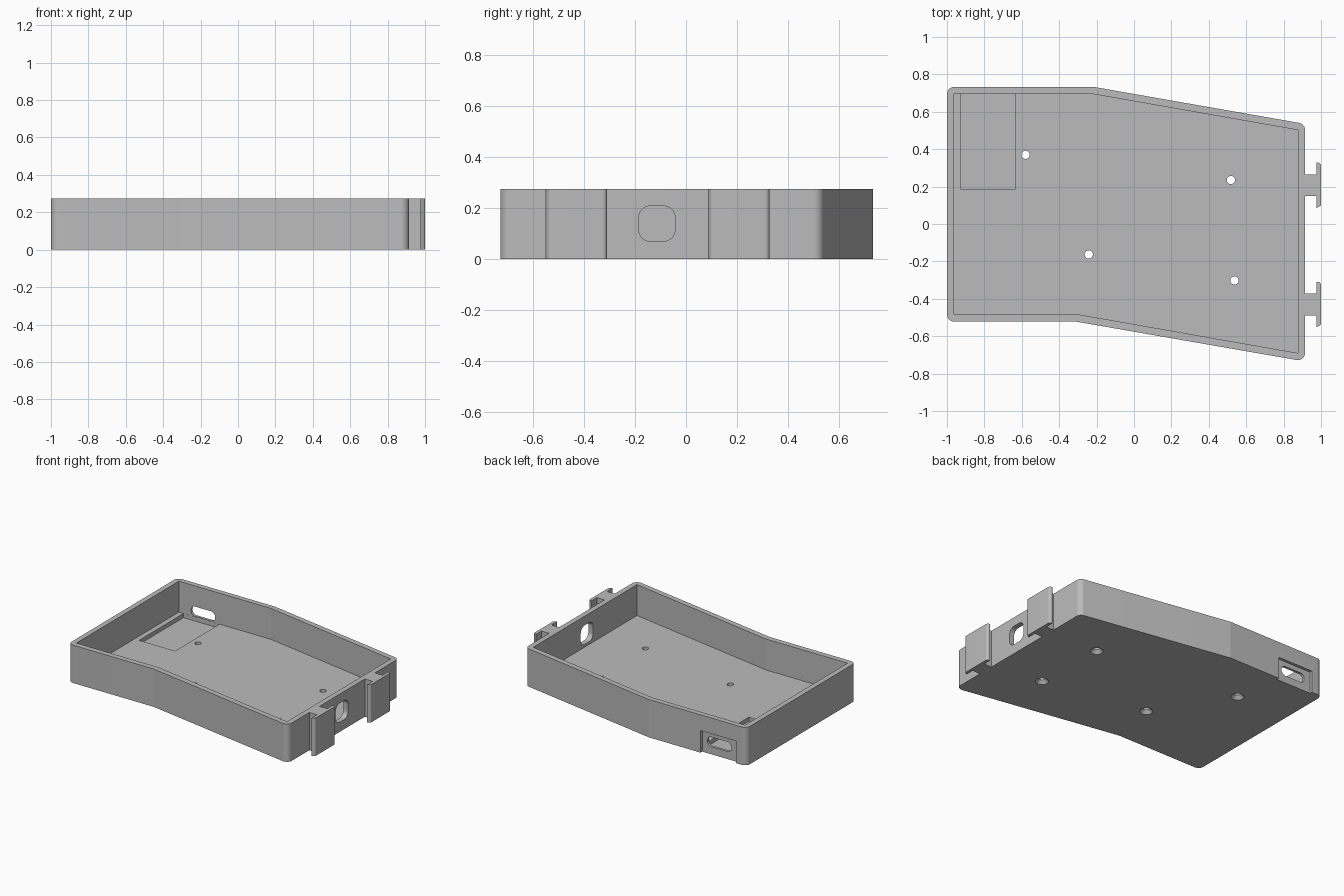
import bpy, bmesh, math
from mathutils import Vector, Matrix

if "Cube" in bpy.data.objects:
    bpy.data.objects.remove(bpy.data.objects["Cube"], do_unlink=True)

grey = bpy.data.materials.new("plain grey")
grey.use_nodes = True
grey.diffuse_color = (0.5, 0.5, 0.5, 1)
grey.node_tree.nodes["Principled BSDF"].inputs["Base Color"].default_value = (0.5, 0.5, 0.5, 1)

HEIGHT, FLOOR, SEG = 0.275, 0.05, 12
UP = Matrix.Identity(4)
ALONG_X = Matrix(((0, 0, 1, 0), (1, 0, 0, 0), (0, 1, 0, 0), (0, 0, 0, 1)))
ALONG_Y = Matrix(((1, 0, 0, 0), (0, 0, 1, 0), (0, 1, 0, 0), (0, 0, 0, 1)))


def rounded(points, radii):
    """Outline whose corners are replaced by arcs of the given radii."""
    out = []
    for i, p in enumerate(points):
        p, r = Vector(p), radii[i]
        if r == 0:
            out.append(p)
            continue
        a = (Vector(points[i - 1]) - p).normalized()
        b = (Vector(points[(i + 1) % len(points)]) - p).normalized()
        half = a.angle(b) / 2
        centre = p + (a + b).normalized() * r / math.sin(half)
        start = p + a * r / math.tan(half) - centre
        end = p + b * r / math.tan(half) - centre
        sweep = math.atan2(start.cross(end), start.dot(end))
        for k in range(SEG + 1):
            t = sweep * k / SEG
            c, s = math.cos(t), math.sin(t)
            out.append(centre + Vector((c * start.x - s * start.y, s * start.x + c * start.y)))
    return out


def rect(u0, u1, v0, v1, r=0):
    return rounded([(u0, v0), (u1, v0), (u1, v1), (u0, v1)], [r] * 4)


def finish(name, bm):
    bmesh.ops.recalc_face_normals(bm, faces=bm.faces)
    mesh = bpy.data.meshes.new(name)
    bm.to_mesh(mesh)
    bm.free()
    mesh.materials.append(grey)
    obj = bpy.data.objects.new(name, mesh)
    bpy.context.collection.objects.link(obj)
    return obj


def prism(name, outline, low, high, axes=UP):
    """Extrude an outline from low to high along the third axis."""
    bm = bmesh.new()
    face = bm.faces.new([bm.verts.new((p.x, p.y, low)) for p in outline])
    top = bmesh.ops.extrude_face_region(bm, geom=[face])["geom"]
    for v in top:
        if isinstance(v, bmesh.types.BMVert):
            v.co.z = high
    bmesh.ops.transform(bm, matrix=axes, verts=bm.verts)
    return finish(name, bm)


def cone(name, x, y, r_low, r_high, low, high):
    bm = bmesh.new()
    bmesh.ops.create_cone(bm, cap_ends=True, segments=48, radius1=r_low, radius2=r_high,
                          depth=high - low, matrix=Matrix.Translation((x, y, (low + high) / 2)))
    return finish(name, bm)


def activate(obj):
    bpy.ops.object.select_all(action='DESELECT')
    obj.select_set(True)
    bpy.context.view_layer.objects.active = obj


def cut(obj, cutter):
    cutter.hide_render = True
    activate(obj)
    mod = obj.modifiers.new("cut", 'BOOLEAN')
    mod.operation, mod.solver, mod.object = 'DIFFERENCE', 'EXACT', cutter
    bpy.ops.object.modifier_apply(modifier=mod.name)
    bpy.data.objects.remove(cutter, do_unlink=True)


def smooth(obj):
    activate(obj)
    bpy.ops.object.shade_smooth_by_angle(angle=math.radians(8.5))


# Tray body and its cavity
outer = [(-1, -0.522), (-0.31, -0.522), (0.915, -0.735), (0.915, 0.535), (-0.215, 0.733), (-1, 0.733)]
inner = [(-0.962, -0.482), (-0.305, -0.482), (0.877, -0.69), (0.877, 0.502), (-0.22, 0.695), (-0.962, 0.695)]
tray = prism("tray", rounded(outer, [0.04, 0, 0.04, 0.04, 0, 0.04]), 0, HEIGHT)
cut(tray, prism("cavity", [Vector(p) for p in inner], FLOOR, 0.4))

# Sunken pocket in the floor
cut(tray, prism("floor_pocket", rect(-0.925, -0.635, 0.185, 0.6945), 0.02, FLOOR + 0.02))

# Back port: shallow outer recess and rounded slot
cut(tray, prism("port_recess", rect(-0.915, -0.63, -0.05, 0.16), 0.713, 0.8, ALONG_Y))
cut(tray, prism("port_slot", rect(-0.865, -0.67, 0.055, 0.125, 0.034), 0.66, 0.8, ALONG_Y))

# Window in the right wall
cut(tray, prism("side_window", rect(-0.185, -0.043, 0.07, 0.208, 0.045), 0.8, 1.0, ALONG_X))

# Countersunk screw holes
for x, y in [(-0.58, 0.37), (0.518, 0.235), (-0.242, -0.163), (0.537, -0.302)]:
    cut(tray, cone("screw_hole", x, y, 0.022, 0.022, -0.05, 0.1))
    cut(tray, cone("countersink", x, y, 0.052, 0.022, -0.01, 0.025))
smooth(tray)

# T-shaped clips on the right wall
for name, y in [("back_clip", 0.207), ("front_clip", -0.43)]:
    profile = [(0.9, -0.058), (0.977, -0.058), (0.977, -0.121), (1, -0.108),
               (1, 0.121), (0.977, 0.121), (0.977, 0.058), (0.9, 0.058)]
    shape = rounded([(px, py + y) for px, py in profile], [0, 0, 0, 0.01, 0.018, 0, 0, 0])
    smooth(prism(name, shape, 0, HEIGHT))
